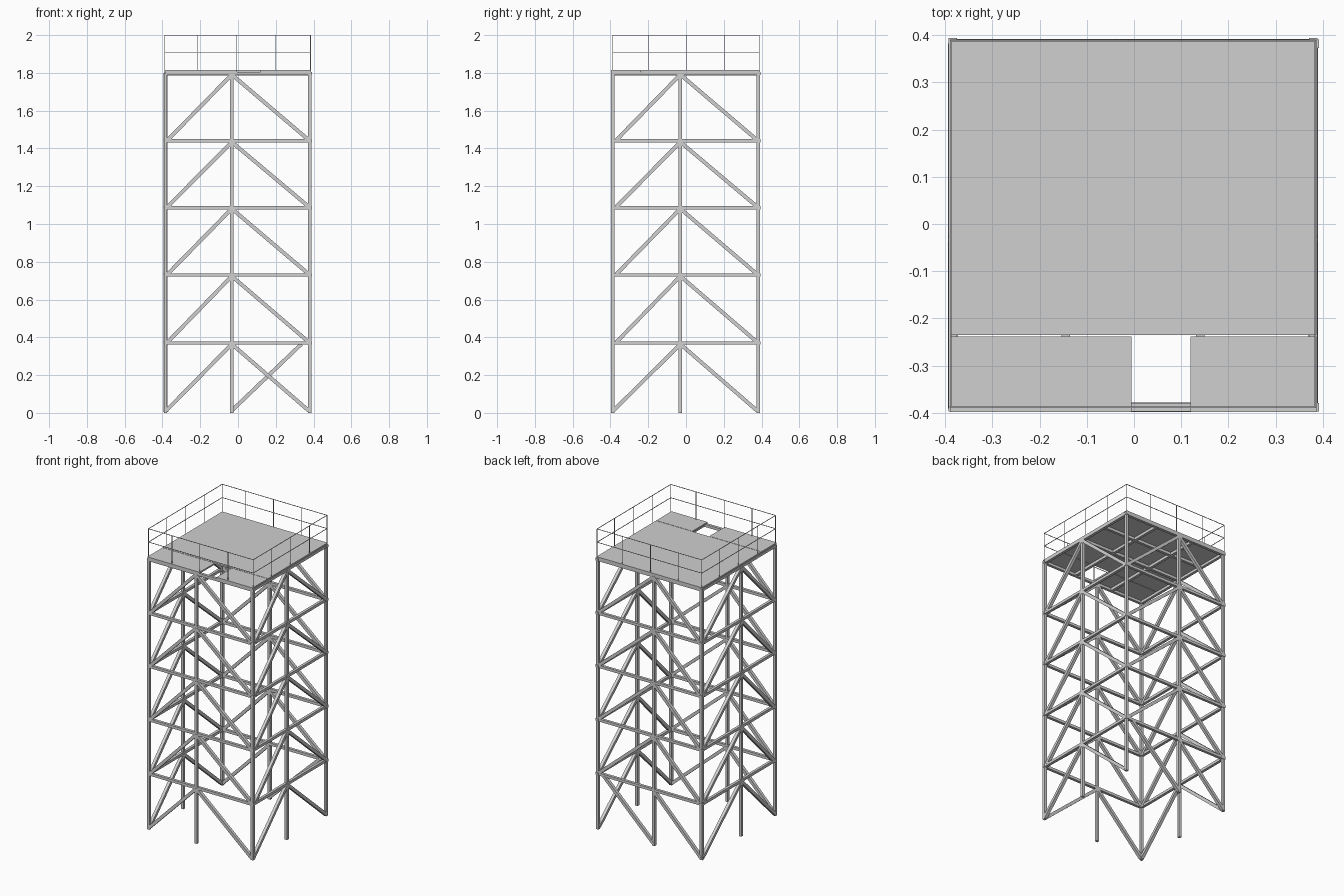
import bpy, bmesh
from mathutils import Vector, Matrix

if "Cube" in bpy.data.objects:
    bpy.data.objects.remove(bpy.data.objects["Cube"])

STEEL = bpy.data.materials.new("grey steel")
STEEL.diffuse_color = (0.63, 0.63, 0.63, 1)
STEEL.use_nodes = True
STEEL.node_tree.nodes["Principled BSDF"].inputs["Base Color"].default_value = STEEL.diffuse_color

def finish(name, bm):
    me = bpy.data.meshes.new(name)
    bm.to_mesh(me)
    bm.free()
    me.materials.append(STEEL)
    bpy.context.collection.objects.link(bpy.data.objects.new(name, me))

def make(name, bars):
    """One object from square bars, each given as (start, end, width)."""
    bm = bmesh.new()
    for a, b, w in bars:
        a, b = Vector(a), Vector(b)
        d = b - a
        z = d.normalized()
        up = Vector((0, 0, 1)) if abs(z.z) < 0.99 else Vector((0, 1, 0))
        x = up.cross(z).normalized()
        y = z.cross(x)
        rot = Matrix((x, y, z)).transposed().to_4x4()
        m = Matrix.Translation((a + b) / 2) @ rot @ Matrix.Diagonal((w, w, d.length, 1))
        bmesh.ops.create_cube(bm, size=1, matrix=m)
    finish(name, bm)

def plate(name, x0, x1, y0, y1, z0, z1):
    bm = bmesh.new()
    m = Matrix.Translation(((x0 + x1) / 2, (y0 + y1) / 2, (z0 + z1) / 2)) @ \
        Matrix.Diagonal((x1 - x0, y1 - y0, z1 - z0, 1))
    bmesh.ops.create_cube(bm, size=1, matrix=m)
    finish(name, bm)

W = 0.018
XL, XM, XR = -0.384, -0.033, 0.380
YF, YM, YB = -0.388, -0.030, 0.382
LEVELS = [0.0, 0.37, 0.73, 1.087, 1.44, 1.797]

# each side of the tower: first corner, middle column, second corner
SIDES = {
    "front": ((XL, YF), (XM, YF), (XR, YF)),
    "back": ((XL, YB), (XM, YB), (XR, YB)),
    "left": ((XL, YF), (XL, YM), (XL, YB)),
    "right": ((XR, YF), (XR, YM), (XR, YB)),
}

# columns
make("corner_columns", [((x, y, 0), (x, y, 1.80), W) for x in (XL, XR) for y in (YF, YB)])
make("middle_columns", [((*s[1], 0), (*s[1], 1.80), W) for s in SIDES.values()])

# ring beams and inverted V bracing on every side
for side, (a, m, b) in SIDES.items():
    a, m, b = Vector(a), Vector(m), Vector(b)
    along = (b - a).normalized()
    end = b + along * 0.012
    make(side + "_beams", [((*a, z), (*end, z), W) for z in LEVELS[1:]])
    inset = 0.012 if side in ("front", "back") else 0.02
    bars = []
    for i in range(5):
        lo = LEVELS[i] + 0.005 if i else 0.012
        hi = LEVELS[i + 1] - 0.006
        k = inset if i else 0.004
        bars.append(((*(a + along * k), lo), (*m, hi), 0.02))
        if side == "back" and i == 0:      # reversed brace in the lowest back bay
            bars.append(((*m, lo), (0.335, YB, hi), 0.02))
        else:
            bars.append(((*m, hi), (*(b - along * 0.006), lo), 0.02))
    make(side + "_braces", bars)

# joists under the deck
make("deck_joists", [((x, YF, 1.796), (x, YB, 1.796), W) for x in (-0.145, 0.14)]
     + [((XL, y, 1.796), (XR, y, 1.796), W) for y in (YM, 0.175)])

# deck panels around the hatch opening
plate("main_deck", -0.39, 0.386, -0.235, 0.391, 1.805, 1.815)
plate("front_left_deck", -0.39, -0.005, -0.398, -0.238, 1.805, 1.815)
plate("front_right_deck", 0.12, 0.386, -0.398, -0.238, 1.805, 1.815)

# railing: posts and two thin rails on each side
RX0, RX1, RY0, RY1 = -0.388, 0.384, -0.388, 0.388
RW = 0.003
xs = (RX0, -0.215, -0.01, 0.198, RX1)
ys = (RY0, -0.2, 0.003, 0.205, RY1)
spots = {(x, y) for x in xs for y in (RY0, RY1)} | {(x, y) for x in (RX0, RX1) for y in ys}
make("railing_posts", [((x, y, 1.81), (x, y, 1.999), RW) for x, y in sorted(spots)])
rails = []
for z in (1.91, 1.9985):
    rails += [((RX0, y, z), (RX1, y, z), RW) for y in (RY0, RY1)]
    rails += [((x, RY0, z), (x, RY1, z), RW) for x in (RX0, RX1)]
make("rails", rails)
